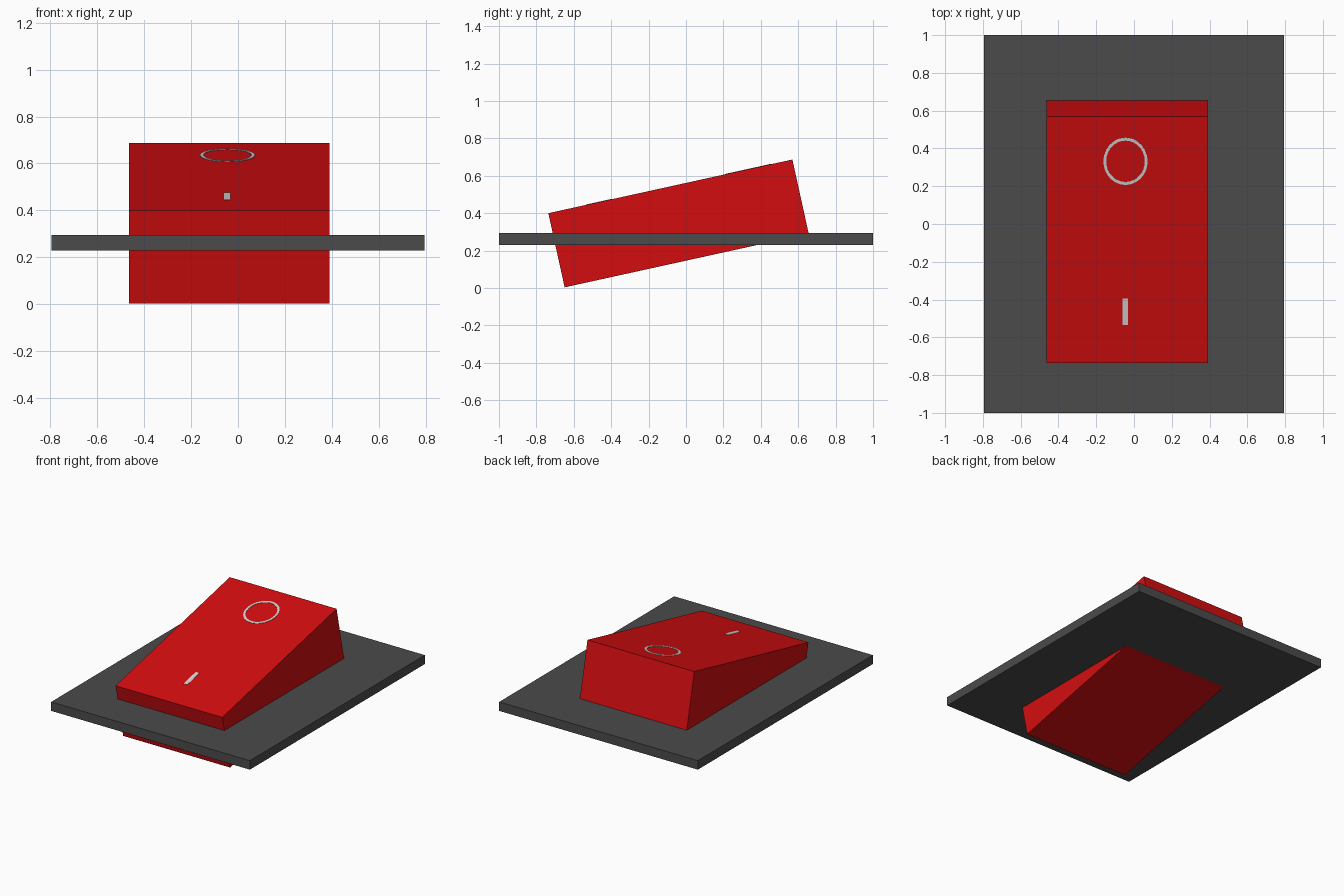
import bpy
import bmesh
import math
from mathutils import Matrix

cube = bpy.data.objects.get("Cube")
if cube:
    bpy.data.objects.remove(cube, do_unlink=True)


def material(name, color):
    mat = bpy.data.materials.new(name)
    mat.use_nodes = True
    mat.diffuse_color = color
    mat.node_tree.nodes["Principled BSDF"].inputs["Base Color"].default_value = color
    return mat


red = material("switch red", (0.65, 0.004, 0.005, 1))
gray = material("plate gray", (0.07, 0.07, 0.07, 1))
white = material("marking white", (0.65, 0.65, 0.65, 1))


def finish(name, bm, mat, matrix):
    bmesh.ops.recalc_face_normals(bm, faces=bm.faces)
    mesh = bpy.data.meshes.new(name)
    bm.to_mesh(mesh)
    bm.free()
    mesh.materials.append(mat)
    obj = bpy.data.objects.new(name, mesh)
    obj.matrix_world = matrix
    bpy.context.collection.objects.link(obj)
    return obj


def box(name, size, center, mat, matrix=Matrix()):
    bm = bmesh.new()
    bmesh.ops.create_cube(bm, size=1)
    bmesh.ops.scale(bm, vec=size, verts=bm.verts)
    bmesh.ops.translate(bm, vec=center, verts=bm.verts)
    return finish(name, bm, mat, matrix)


def ring(name, radii, width, height, center, mat, matrix, steps=48):
    # Spin a small rectangular section, then stretch it into an ellipse
    bm = bmesh.new()
    inner = 1 - width / radii[0]
    section = [bm.verts.new(p) for p in
               ((inner, 0, 0), (1, 0, 0), (1, 0, height), (inner, 0, height))]
    edges = [bm.edges.new((section[i], section[(i + 1) % 4])) for i in range(4)]
    bmesh.ops.spin(bm, geom=section + edges, cent=(0, 0, 0), axis=(0, 0, 1),
                   angle=math.tau, steps=steps, use_merge=True)
    bmesh.ops.remove_doubles(bm, verts=bm.verts, dist=0.0001)
    bmesh.ops.scale(bm, vec=(radii[0], radii[1], 1), verts=bm.verts)
    bmesh.ops.translate(bm, vec=center, verts=bm.verts)
    return finish(name, bm, mat, matrix)


# Flat mounting plate
box("mounting_plate", (1.59, 2, 0.065), (0, 0, 0.2625), gray)

# Tilted rocker passing through the plate
length, height = 1.336, 0.406
tilt = Matrix.Translation((-0.037, -0.04, 0.345)) @ Matrix.Rotation(math.radians(12.4), 4, "X")
box("rocker", (0.855, length, height), (0, 0, 0), red, tilt)

# On and off markings lying on the tilted top face
top = height / 2
box("on_marking", (0.03, 0.143, 0.004), (-0.01, -0.39, top), white, tilt)
ring("off_marking", (0.117, 0.128), 0.015, 0.002, (-0.008, 0.426, top), white, tilt)
